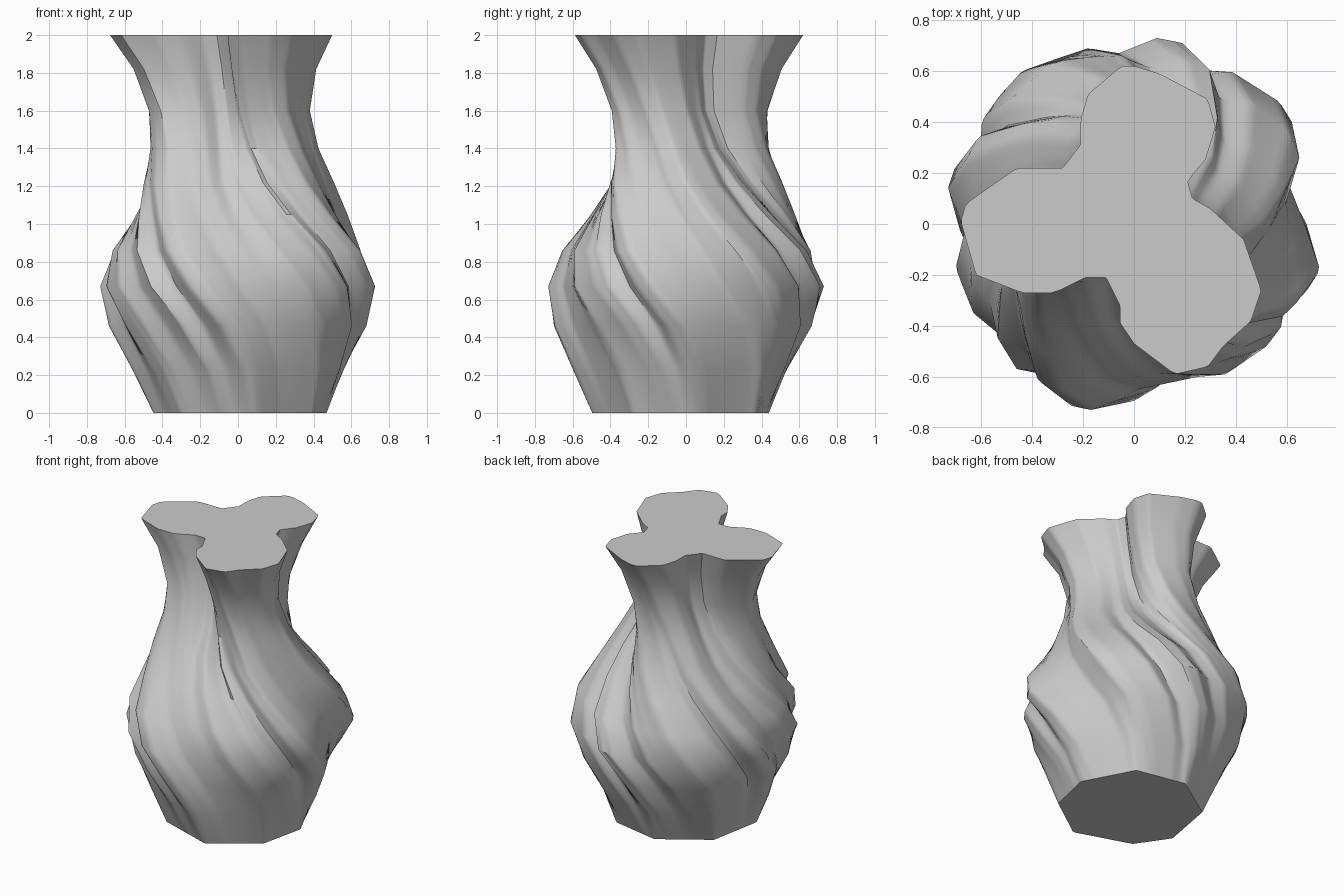
import bpy
import bmesh
import math

default_cube = bpy.data.objects.get("Cube")
if default_cube:
    bpy.data.objects.remove(default_cube, do_unlink=True)

COLUMNS = 180

# Three-lobed rim outline, counter-clockwise, in hundredths
RIM = [(-5, 62), (0, 62), (10, 59), (29, 49), (32, 38), (28, 25), (21, 17),
       (23, 10), (30, 6), (43, -6), (50, -26), (46, -38), (35, -48), (29, -56),
       (16, -59), (0, -47), (-6, -38), (-5, -33), (-11, -21), (-19, -21),
       (-31, -27), (-44, -27), (-62, -20), (-68, 1), (-66, 8), (-46, 22),
       (-28, 22), (-21, 31), (-21, 41), (-18, 51)]
RIM_RADIUS = 68

# Folded belly outline at its widest
BELLY = [(73, -18), (67, 0), (59, 20), (62, 40), (57, 48), (38, 60), (26, 58),
         (19, 71), (9, 73), (-6, 67), (-18, 69), (-30, 65), (-44, 60),
         (-53, 50), (-60, 40), (-58, 29), (-70, 23), (-73, 14), (-66, -4),
         (-70, -17), (-67, -25), (-63, -35), (-52, -44), (-46, -57),
         (-33, -58), (-26, -71), (-17, -73), (-6, -69), (1, -65), (25, -60),
         (36, -59), (52, -48), (58, -40), (58, -30), (68, -26)]
BELLY_RADIUS = 75
BELLY_TURN = 63

# Eight-sided foot outline
FOOT = [(9, -50), (40, -28), (47, 3), (29, 37), (-6, 44), (-38, 23),
        (-45, -15), (-30, -37)]
FOOT_RADIUS = 49
FOOT_TURN = 91

# Rings: height, radius, turn in degrees, rim share, foot share
RINGS = [(0, .49, FOOT_TURN, 0, 1), (.23, .59, 86, 0, .6), (.46, .695, 76, 0, .2),
         (.67, .75, BELLY_TURN, 0, 0), (.86, .72, 52, .08, 0),
         (1.05, .62, 40, .23, 0), (1.22, .555, 29, .46, 0), (1.4, .495, 20, .75, 0),
         (1.6, .48, 9, .95, 0), (1.82, .555, 2, 1, 0), (2, .68, 0, 1, 0)]


def flat_material(name, value):
    material = bpy.data.materials.new(name)
    material.use_nodes = True
    colour = (value, value, value, 1)
    material.diffuse_color = colour
    shader = next(n for n in material.node_tree.nodes if n.type == "BSDF_PRINCIPLED")
    shader.inputs["Base Color"].default_value = colour
    return material


def cross(a, b):
    return a[0] * b[1] - a[1] * b[0]


def outline_reach(outline, angle):
    """Distance from the axis to an outline in one direction."""
    ray = (math.cos(angle), math.sin(angle))
    best = 0
    for a, b in zip(outline, outline[1:] + outline[:1]):
        edge = (b[0] - a[0], b[1] - a[1])
        slope = cross(ray, edge)
        if abs(slope) < 1e-9:
            continue
        distance = cross(a, edge) / slope
        along = cross(a, ray) / slope
        if distance > 0 and -1e-6 <= along <= 1 + 1e-6:
            best = max(best, distance)
    return best


def untwisted(outline, radius, turn):
    """Relative reach of an outline for every column, with its turn undone."""
    return [outline_reach(outline, math.tau * i / COLUMNS + math.radians(turn)) / radius
            for i in range(COLUMNS)]


rim_shape = untwisted(RIM, RIM_RADIUS, 0)
belly_shape = untwisted(BELLY, BELLY_RADIUS, BELLY_TURN)
foot_shape = untwisted(FOOT, FOOT_RADIUS, FOOT_TURN)

# Twisted wall lofted from ring to ring
bm = bmesh.new()
loops = []
for z, radius, turn, rim, foot in RINGS:
    loop = []
    for i in range(COLUMNS):
        r = radius * (rim * rim_shape[i] + foot * foot_shape[i]
                      + (1 - rim - foot) * belly_shape[i])
        angle = math.tau * i / COLUMNS + math.radians(turn)
        loop.append(bm.verts.new((r * math.cos(angle), r * math.sin(angle), z)))
    loops.append(loop)

for lower, upper in zip(loops, loops[1:]):
    for i in range(COLUMNS):
        j = (i + 1) % COLUMNS
        bm.faces.new((lower[i], lower[j], upper[j], upper[i]))

# Flat closed base and rim
bm.faces.new(loops[0][::-1])
bm.faces.new(loops[-1])

mesh = bpy.data.meshes.new("twisted_vase")
bm.to_mesh(mesh)
bm.free()
vase = bpy.data.objects.new("twisted_vase", mesh)
bpy.context.collection.objects.link(vase)
mesh.materials.append(flat_material("light_grey", 0.6))

bpy.ops.object.select_all(action="DESELECT")
vase.select_set(True)
bpy.context.view_layer.objects.active = vase
bpy.ops.object.shade_smooth_by_angle(angle=math.radians(38))
